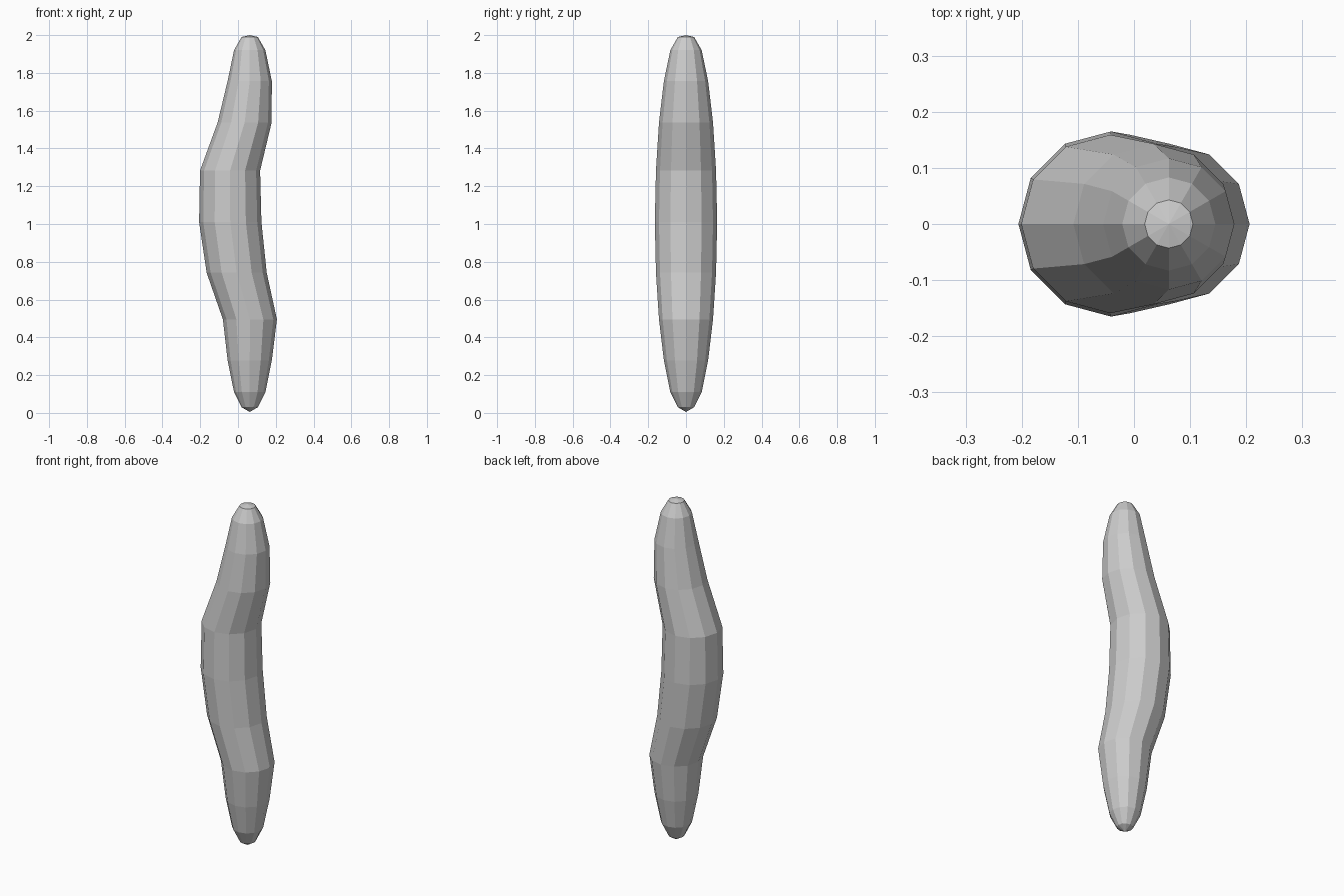
import bpy, bmesh
from math import cos, sin, pi

if "Cube" in bpy.data.objects:
    bpy.data.objects.remove(bpy.data.objects["Cube"])

SIDES = 12
# Cross-section rings from bottom to top: height, x centre, radius
RINGS = [
    (0.030, 0.062, 0.043), (0.110, 0.062, 0.083), (0.278, 0.062, 0.117),
    (0.495, 0.063, 0.143), (0.742, -0.007, 0.159), (1.010, -0.041, 0.165),
    (1.283, -0.042, 0.159), (1.537, 0.035, 0.143), (1.757, 0.062, 0.117),
    (1.920, 0.062, 0.083), (1.990, 0.062, 0.043),
]
BOTTOM, TOP = (0.062, 0, 0.005), (0.062, 0, 2.0)

bm = bmesh.new()

# Wavy body: rings joined with quads
loops = []
for z, cx, r in RINGS:
    loops.append([bm.verts.new((cx + r * cos(2 * pi * i / SIDES),
                                r * sin(2 * pi * i / SIDES), z))
                  for i in range(SIDES)])
for lo, hi in zip(loops, loops[1:]):
    for i in range(SIDES):
        j = (i + 1) % SIDES
        bm.faces.new((lo[i], lo[j], hi[j], hi[i]))

# Shallow pointed tips
for loop, tip in ((loops[0], BOTTOM), (loops[-1], TOP)):
    pole = bm.verts.new(tip)
    for i in range(SIDES):
        bm.faces.new((loop[i], loop[(i + 1) % SIDES], pole))

bmesh.ops.recalc_face_normals(bm, faces=bm.faces)
mesh = bpy.data.meshes.new("wavy_body")
bm.to_mesh(mesh)
bm.free()
bpy.context.collection.objects.link(bpy.data.objects.new("wavy_body", mesh))
